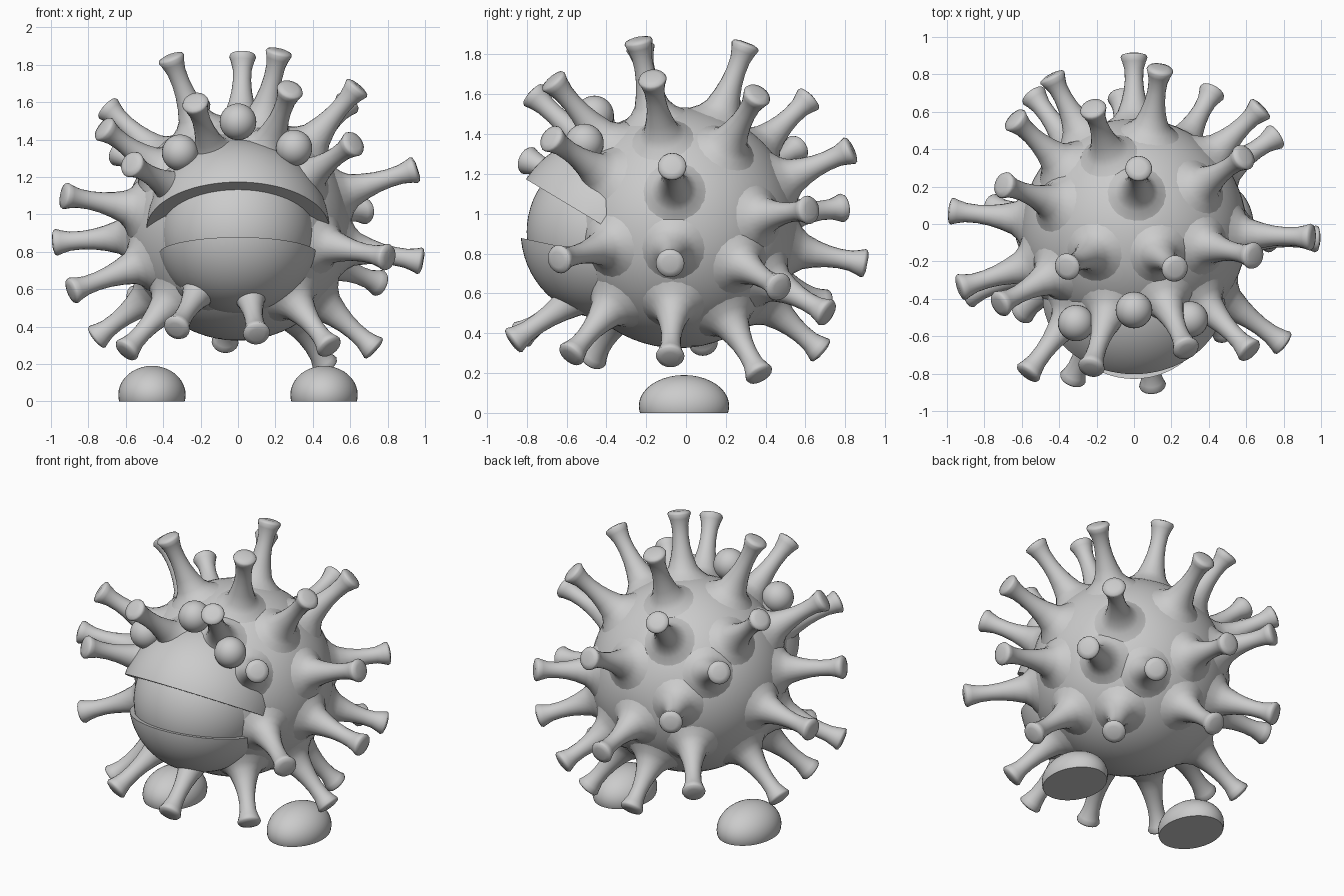
import bpy, bmesh, math
from mathutils import Vector, Matrix

if "Cube" in bpy.data.objects:
    bpy.data.objects.remove(bpy.data.objects["Cube"])

CENTRE = Vector((0, -0.04, 0.93))


def finish(bm, name, angle=50):
    bmesh.ops.recalc_face_normals(bm, faces=bm.faces)
    me = bpy.data.meshes.new(name)
    bm.to_mesh(me)
    bm.free()
    ob = bpy.data.objects.new(name, me)
    bpy.context.collection.objects.link(ob)
    bpy.ops.object.select_all(action='DESELECT')
    ob.select_set(True)
    bpy.context.view_layer.objects.active = ob
    bpy.ops.object.shade_smooth_by_angle(angle=math.radians(angle))
    return ob


def ball(name, loc, r, scale=(1, 1, 1), cut=None, seg=48):
    """Ellipsoid; cut=(point, normal) removes everything on the normal side."""
    bm = bmesh.new()
    bmesh.ops.create_uvsphere(bm, u_segments=seg, v_segments=seg // 2, radius=r)
    bmesh.ops.transform(bm, verts=bm.verts,
                        matrix=Matrix.Translation(loc) @ Matrix.Diagonal((*scale, 1)))
    if cut:
        res = bmesh.ops.bisect_plane(bm, geom=bm.verts[:] + bm.edges[:] + bm.faces[:],
                                     plane_co=cut[0], plane_no=cut[1], clear_outer=True)
        edges = [e for e in res['geom_cut'] if isinstance(e, bmesh.types.BMEdge)]
        bmesh.ops.holes_fill(bm, edges=edges)
    return finish(bm, name)


def add_spike(bm, tip, seg=20):
    """Flared stalk lathed along the line from the body centre to the tip."""
    d = Vector(tip) - CENTRE
    L = d.length + 0.012
    s = (L - 0.62) / 0.36
    prof = [(0.20, 0.55), (0.155, 0.585), (0.115, 0.615), (0.088, 0.65),
            (0.068, 0.62 + 0.09 * s), (0.055, 0.62 + 0.15 * s), (0.049, 0.62 + 0.21 * s),
            (0.051, 0.62 + 0.27 * s), (0.062, L - 0.05), (0.072, L - 0.022),
            (0.066, L - 0.01), (0.04, L - 0.002)]
    rot = d.to_track_quat('Z', 'Y').to_matrix()
    rings = []
    for r, h in prof:
        rings.append([bm.verts.new(CENTRE + rot @ Vector((r * math.cos(a), r * math.sin(a), h)))
                      for a in (2 * math.pi * i / seg for i in range(seg))])
    for a, b in zip(rings, rings[1:]):
        for i in range(seg):
            j = (i + 1) % seg
            bm.faces.new((a[i], a[j], b[j], b[i]))
    bm.faces.new(rings[-1])
    bm.faces.new(rings[0][::-1])


# round body
ball("body", CENTRE, 0.605, seg=64)

# stalks: tip positions
upper = [(-.36, -.23, 1.84), (.025, .30, 1.85), (.22, -.24, 1.87), (-.23, -.77, 1.60),
         (.28, -.67, 1.67), (.64, -.17, 1.68), (.59, .36, 1.60), (-.70, .21, 1.57),
         (-.72, -.43, 1.46), (-.57, -.80, 1.27), (-.22, .62, 1.58), (.14, .83, 1.32),
         (-.64, .56, 1.33), (.62, -.68, 1.38), (.95, -.07, 1.24), (-.93, -.34, 1.10)]
lower = [(-.98, .07, .85), (-.89, -.38, .59), (-.76, .09, .34), (-.60, -.47, .27),
         (-.33, -.83, .39), (.10, -.87, .36), (.49, -.58, .29), (.73, -.08, .28),
         (.76, .47, .63), (.98, -.08, .75), (.80, -.64, .77), (.68, .62, 1.02),
         (-.07, .68, .31), (.47, .37, .19), (-.54, .69, .55), (0, .90, .75),
         (-.44, .79, 1.03), (.42, .71, .50)]
bm = bmesh.new()
for t in upper + lower:
    add_spike(bm, t)
finish(bm, "spikes")

# single eye with upper and lower lids
EYE = Vector((0, -0.39, 0.91))
ball("eyeball", EYE, 0.41, seg=64)
a = math.radians(31)
ball("upper_eyelid", EYE, 0.49, cut=(EYE + Vector((0, 0, 0.015)),
     (0, -math.sin(a), -math.cos(a))), seg=64)
b = math.radians(12)
ball("lower_eyelid", EYE, 0.44, cut=(EYE + Vector((0, 0, -0.125)),
     (0, math.sin(b), math.cos(b))), seg=64)

# three knobs above the eye
for i, (p, r) in enumerate([((0, -.46, 1.495), .098), ((-.31, -.53, 1.33), .097),
                            ((.30, -.51, 1.355), .097)]):
    ball(f"brow_knob_{i + 1}", p, r, seg=32)

# domed feet
for side, name in ((-1, "left_foot"), (1, "right_foot")):
    x = 0.46 * side
    ball(name, (x, -0.01, 0.035), 1, (0.18, 0.227, 0.155), ((x, 0, 0), (0, 0, -1)), 40)
